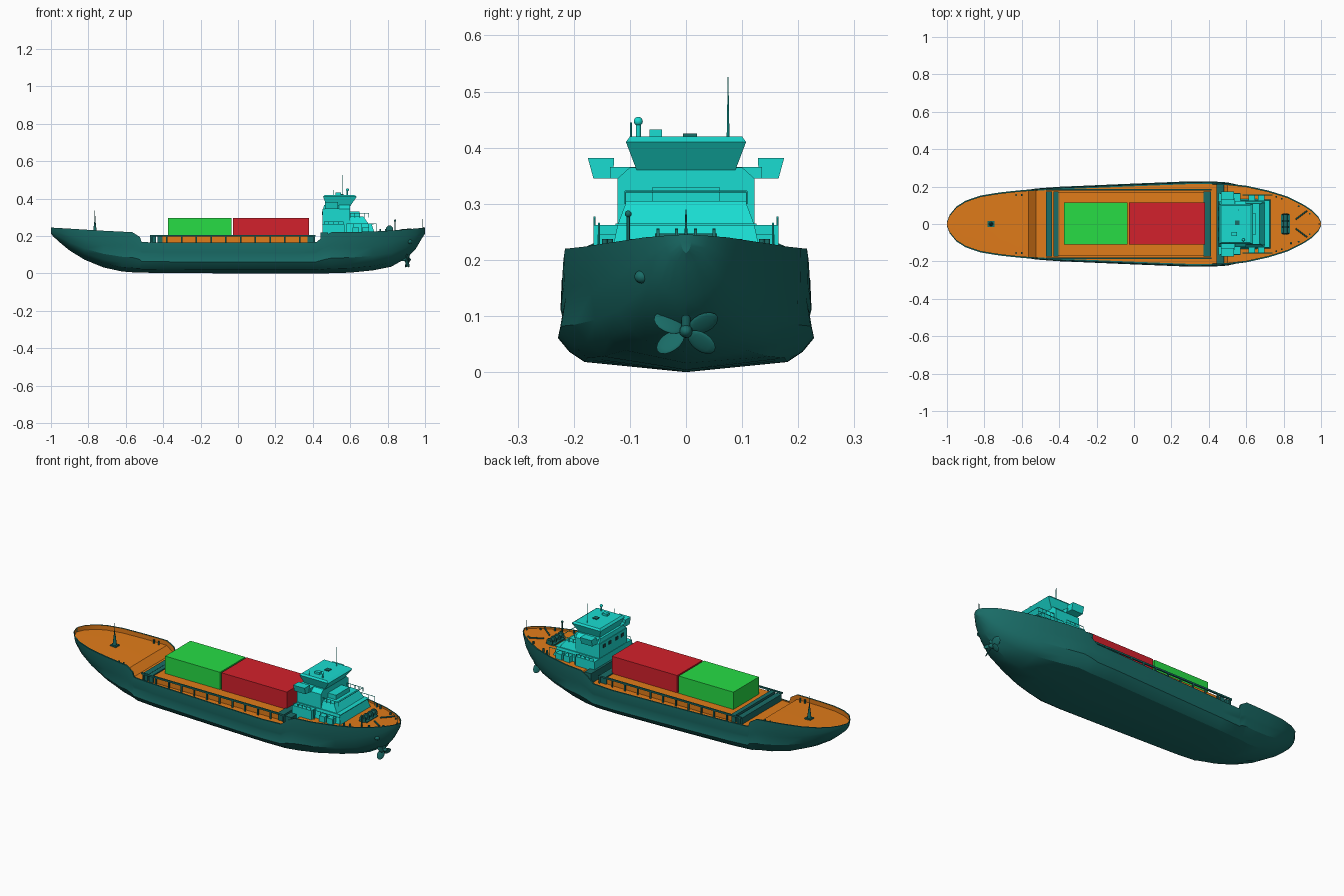
import bpy, bmesh, math
from mathutils import Vector, Matrix

if "Cube" in bpy.data.objects:
    bpy.data.objects.remove(bpy.data.objects["Cube"])


def mat(name, r, g, b):
    m = bpy.data.materials.new(name)
    m.diffuse_color = (r, g, b, 1)
    m.use_nodes = True
    m.node_tree.nodes["Principled BSDF"].inputs["Base Color"].default_value = m.diffuse_color
    return m


HULL = mat("dark_teal", 0.01, 0.15, 0.135)
TEAL = mat("bright_teal", 0.01, 0.72, 0.64)
ORANGE = mat("orange", 0.75, 0.2, 0.01)
RED = mat("red", 0.65, 0.015, 0.025)
GREEN = mat("green", 0.02, 0.72, 0.06)
DARK = mat("dark_glass", 0.01, 0.06, 0.06)


def add(name, verts, faces, material, angle=None):
    me = bpy.data.meshes.new(name)
    me.from_pydata(verts, [], faces)
    me.materials.append(material)
    if angle:
        me.shade_smooth()
        me.set_sharp_from_angle(angle=math.radians(angle))
    ob = bpy.data.objects.new(name, me)
    bpy.context.collection.objects.link(ob)
    return ob


def loft(name, rings, material, angle, caps=False):
    n = len(rings[0])
    verts = [p for r in rings for p in r]
    faces = [(i * n + j, (i + 1) * n + j, (i + 1) * n + j + 1, i * n + j + 1)
             for i in range(len(rings) - 1) for j in range(n - 1)]
    if caps:
        last = (len(rings) - 1) * n
        faces += [tuple(range(n)), tuple(range(last + n - 1, last - 1, -1))]
    return add(name, verts, faces, material, angle)


def block(name, x0, x1, y0, y1, z0, z1, material, top=None):
    """Box; top = (x0, x1, y0, y1) of the upper face when tapered."""
    verts = []
    for (a, b, c, d), z in (((x0, x1, y0, y1), z0), (top or (x0, x1, y0, y1), z1)):
        verts += [(a, c, z), (b, c, z), (b, d, z), (a, d, z)]
    faces = [(3, 2, 1, 0), (4, 5, 6, 7)] + [(i, (i + 1) % 4, 4 + (i + 1) % 4, 4 + i) for i in range(4)]
    return add(name, verts, faces, material)


def rod(name, p, q, r, material, r2=None, sides=10):
    p, q = Vector(p), Vector(q)
    d = q - p
    bm = bmesh.new()
    bmesh.ops.create_cone(bm, cap_ends=True, segments=sides, radius1=r,
                          radius2=r if r2 is None else r2, depth=d.length)
    rot = d.to_track_quat('Z', 'Y').to_matrix().to_4x4()
    bm.transform(Matrix.Translation((p + q) / 2) @ rot)
    return finish(name, bm, material)


def ball(name, c, size, material, rot=Matrix()):
    bm = bmesh.new()
    bmesh.ops.create_uvsphere(bm, u_segments=14, v_segments=8, radius=1)
    bm.transform(Matrix.Translation(c) @ rot @ Matrix.Diagonal((*size, 1)))
    return finish(name, bm, material)


def finish(name, bm, material):
    ob = add(name, [], [], material)
    bm.to_mesh(ob.data)
    bm.free()
    ob.data.shade_smooth()
    ob.data.set_sharp_from_angle(angle=math.radians(40))
    return ob


def railing(name, x0, x1, y, z, h, n):
    rod(name + "_top", (x0, y, z + h), (x1, y, z + h), 0.0018, TEAL, sides=6)
    for i in range(n + 1):
        x = x0 + (x1 - x0) * i / n
        rod(name + "_post", (x, y, z), (x, y, z + h), 0.0015, TEAL, sides=6)


# Hull stations: x, half breadth, sheer height, keel height
stations = [
    (-1, .012, .245, .212), (-.985, .05, .244, .195), (-.95, .093, .242, .163),
    (-.9, .125, .239, .122), (-.82, .153, .234, .073), (-.72, .17, .228, .032),
    (-.62, .182, .223, .01), (-.565, .187, .22, .006), (-.525, .19, .195, .004),
    (-.515, .19, .167, .004), (-.4, .197, .165, .002), (0, .214, .164, 0),
    (.3, .226, .164, 0), (.42, .225, .168, 0), (.46, .223, .2, 0), (.5, .22, .22, .001),
    (.6, .208, .221, .004), (.72, .18, .224, .016), (.82, .148, .229, .036),
    (.9, .108, .235, .082), (.95, .075, .24, .13), (.985, .04, .243, .19), (1, .01, .245, .212)]
mid = [(.0, 0), (.8, .11), (.92, .22), (1.01, .37), (.975, .6), (.99, .68), (.98, 1)]
end = [.0, .42, .62, .8, .9, .94, 1]
hull_rings, deck_rings = [], []
for x, b, zs, zk in stations:
    w = min(1, max(0, (abs(x) - .5) / .42))
    half = [(b * (m[0] * (1 - w) + e * w), zk + (zs - zk) * m[1]) for m, e in zip(mid, end)]
    bi = max(half[-1][0] - .008, .003)
    half.append((bi, zs))
    hull_rings.append([(x, y, z) for y, z in half[::-1]] + [(x, -y, z) for y, z in half[1:]])
    zd = zs - .025 if x < -.53 else zs - .01 if x > .49 else min(zs - .004, .162)
    deck_rings.append([(x, -bi, zs), (x, -bi, zd), (x, 0, zd + .001), (x, bi, zd), (x, bi, zs)])
loft("hull", hull_rings, HULL, 28, True)
loft("deck", deck_rings, ORANGE, 25)

# Cargo hold cover, coamings and containers
block("hatch_cover", -.41, .38, -.168, .168, .15, .198, ORANGE)
for x0, x1, z in ((-.47, -.438, .198), (-.43, -.405, .204), (.372, .412, .204)):
    block("hatch_crossbar", x0, x1, -.175, .175, .155, z, HULL)
block("aft_bulkhead", .44, .48, -.214, .214, .155, .218, HULL)
block("green_container", -.375, -.035, -.11, .115, .198, .295, GREEN)
block("red_container", -.026, .38, -.11, .115, .198, .295, RED)
for s in (-1, 1):
    y = s * .182
    block("side_rail", -.47, .415, y - .004, y + .004, .197, .206, HULL)
    for i in range(12):
        x = -.46 + i * .079
        block("side_rail_post", x - .004, x + .004, y - .003, y + .003, .158, .198, HULL)

# Accommodation tiers
block("accommodation_base", .452, .57, -.165, .165, .195, .262, TEAL)
block("aft_accommodation", .57, .735, -.135, .135, .2, .262, TEAL, (.57, .715, -.122, .122))
block("second_tier", .452, .70, -.122, .122, .262, .305, TEAL, (.452, .67, -.106, .106))
block("main_tower", .452, .60, -.122, .122, .262, .345, TEAL)
block("upper_tower", .455, .60, -.122, .122, .345, .365, TEAL, (.46, .6, -.1, .1))
block("tier_deck_edge", .45, .725, -.126, .126, .261, .265, TEAL)
block("aft_stair_house", .60, .65, -.06, .06, .30, .33, TEAL)

# Bridge with flared windows and wings
block("bridge", .475, .60, -.088, .088, .36, .41, TEAL, (.455, .635, -.107, .107))
block("bridge_roof", .455, .635, -.107, .107, .41, .42, TEAL, (.465, .62, -.1, .1))
for s in (-1, 1):
    ys = sorted((s * .128, s * .175))
    xs = (.465, .535)
    t = sorted((s * .13, s * .165))
    block("bridge_wing", *xs, *t, .345, .382, TEAL, (*xs, *ys))
    ys = sorted((s * .085, s * .135))
    block("wing_walkway", .465, .54, *ys, .345, .366, TEAL)
    railing("tower_rail", .60, .70, s * .108, .30, .022, 4)
    railing("base_rail", .46, .565, s * .163, .262, .014, 4)
    railing("aft_rail", .58, .74, s * .155, .21, .055, 4)
    for x in (.63, .68):
        block("side_locker", x - .018, x + .018, *sorted((s * .125, s * .158)), .21, .245, TEAL)
for y in (-.08, -.03, .03, .08):
    block("front_window", .449, .453, y - .011, y + .011, .312, .33, DARK)
rod("tower_rail_aft", (.70, -.108, .322), (.70, .108, .322), .0018, TEAL, sides=6)

# Roof equipment
rod("antenna", (.56, .075, .42), (.56, .075, .526), .0025, TEAL, .0006, 8)
rod("radar_post", (.585, -.085, .42), (.585, -.085, .442), .0045, TEAL)
ball("radar_dome", (.585, -.085, .447), (.008, .008, .008), TEAL)
block("roof_locker", .52, .55, -.065, -.043, .419, .432, TEAL)
block("roof_hatch", .54, .565, -.005, .02, .419, .425, HULL)
rod("roof_pole", (.51, -.098, .415), (.51, -.098, .445), .0015, TEAL)

# Masts
block("foremast_base", -.783, -.747, -.016, .016, .205, .213, HULL)
rod("foremast_lower", (-.765, 0, .205), (-.765, 0, .275), .012, HULL, .004)
rod("foremast_upper", (-.765, 0, .27), (-.765, 0, .335), .003, HULL, .001)
rod("flagstaff", (.988, 0, .235), (.988, 0, .29), .003, HULL, .001)
rod("stern_light_post", (.84, -.103, .215), (.84, -.103, .283), .0028, HULL)
ball("stern_light", (.84, -.103, .282), (.006, .006, .006), HULL)

# Stern winch and mooring gear
block("winch_base", .785, .835, -.05, .05, .215, .225, HULL)
rod("winch_drum", (.81, -.055, .237), (.81, .055, .237), .01, HULL, sides=16)
for y in (-.05, -.017, .017, .05):
    rod("winch_flange", (.81, y - .003, .237), (.81, y + .003, .237), .019, HULL, sides=18)
for s in (-1, 1):
    rod("mooring_bar", (.865, s * .025, .23), (.925, s * .07, .237), .004, HULL)
    for x, y in ((.76, .145), (.79, .135), (.88, .095), (.94, .055), (-.6, .155), (-.63, .155)):
        z = .195 if x < 0 else .215
        rod("bollard", (x, s * y, z), (x, s * y, z + .022), .005, HULL)

# Propeller with its strut, and the stern hawse fitting
hub = Vector((.905, 0, .073))
rod("propeller_strut", hub, (.925, 0, .16), .008, HULL)
rod("propeller_shaft", (.84, 0, .073), hub, .008, HULL)
ball("propeller_hub", hub, (.02, .012, .012), HULL)
for a in (25, 155, 215, 325):
    r = Matrix.Rotation(math.radians(a), 4, 'X')
    c = hub + r @ Vector((0, .034, 0))
    ball("propeller_blade", c, (.004, .028, .02), HULL, r @ Matrix.Rotation(math.radians(35), 4, 'Y'))
ball("hawse_fitting", (.918, -.078, .17), (.014, .014, .012), HULL)
